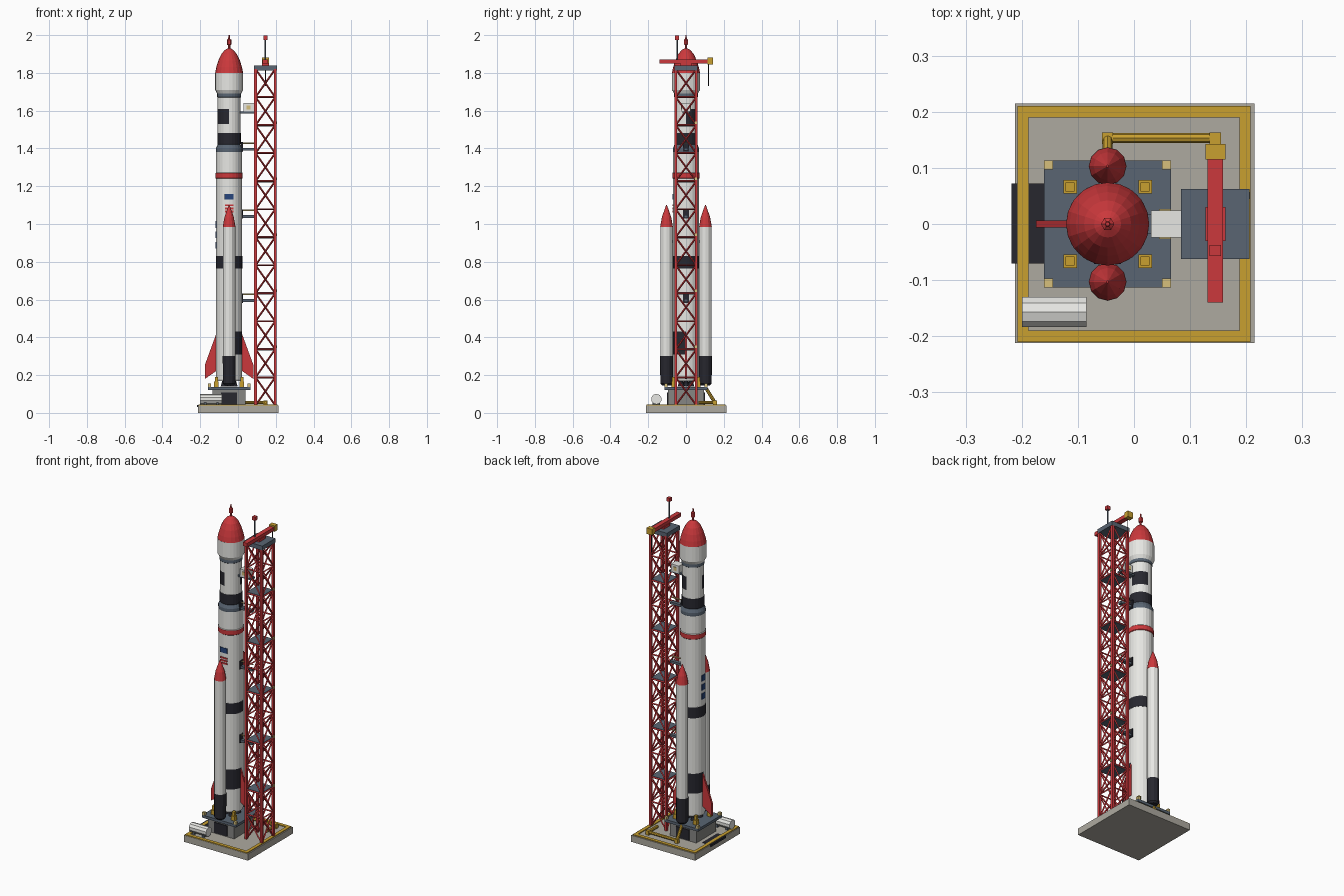
import bpy, bmesh, math
from mathutils import Vector

if "Cube" in bpy.data.objects:
    bpy.data.objects.remove(bpy.data.objects["Cube"])


def material(name, r, g, b):
    m = bpy.data.materials.new(name)
    m.use_nodes = True
    m.diffuse_color = (r, g, b, 1)
    m.node_tree.nodes["Principled BSDF"].inputs["Base Color"].default_value = (r, g, b, 1)
    return m


WHITE = material("white paint", .8, .8, .77)
RED = material("red paint", .6, .04, .045)
BLACK = material("black paint", .02, .02, .028)
SLATE = material("slate steel", .1, .13, .17)
YELLOW = material("safety yellow", .58, .35, .03)
PALE = material("pale yellow", .68, .53, .2)
CONCRETE = material("concrete", .42, .4, .35)
GREY = material("dark concrete", .24, .24, .23)
BLUE = material("blue paint", .02, .06, .2)


def finish(name, bm, mats):
    me = bpy.data.meshes.new(name)
    bmesh.ops.recalc_face_normals(bm, faces=bm.faces)
    bm.to_mesh(me)
    bm.free()
    for m in mats:
        me.materials.append(m)
    ob = bpy.data.objects.new(name, me)
    bpy.context.collection.objects.link(ob)
    return ob


def add_box(bm, lo, hi):
    vs = bmesh.ops.create_cube(bm, size=1)["verts"]
    for v in vs:
        v.co = Vector([(l + h) / 2 + c * (h - l) for l, h, c in zip(lo, hi, v.co)])


def box(name, lo, hi, mat):
    bm = bmesh.new()
    add_box(bm, lo, hi)
    return finish(name, bm, [mat])


def add_rod(bm, a, b, r, sides=4):
    a, b = Vector(a), Vector(b)
    rot = (b - a).to_track_quat("Z", "Y").to_matrix().to_4x4()
    rot.translation = (a + b) / 2
    bmesh.ops.create_cone(bm, cap_ends=True, segments=sides, radius1=r, radius2=r,
                          depth=(b - a).length, matrix=rot)


def rods(name, pairs, r, mat, sides=4):
    bm = bmesh.new()
    for a, b in pairs:
        add_rod(bm, a, b, r, sides)
    return finish(name, bm, [mat])


def lathe(name, x, y, start, segments, sides, rule=None):
    """Stack rings from start=(r, z); each segment is (r, z, material)."""
    bm = bmesh.new()
    mats = []

    def ring(r, z):
        turn = [2 * math.pi * i / sides for i in range(sides)]
        return [bm.verts.new((x + r * math.cos(t), y + r * math.sin(t), z)) for t in turn]

    low = ring(*start)
    bm.faces.new(low)
    for r, z, mat in segments:
        high = ring(r, z)
        for i in range(sides):
            j = (i + 1) % sides
            f = bm.faces.new((low[i], low[j], high[j], high[i]))
            c = f.calc_center_median()
            m = rule(c.x - x, c.y - y, c.z, mat) if rule else mat
            if m not in mats:
                mats.append(m)
            f.material_index = mats.index(m)
        low = high
    bm.faces.new(low).material_index = len(mats) - 1
    return finish(name, bm, mats)


# Launch pad with painted border and flame trench
box("pad", (-.212, -.212, 0), (.215, .215, .04), CONCRETE)
box("flame_trench", (-.218, -.07, .03), (-.16, .072, .043), BLACK)
bm = bmesh.new()
for s in (-1, 1):
    add_box(bm, (-.208, s * .2 - .01, .04), (.208, s * .2 + .01, .045))
    add_box(bm, (s * .198 - .01, -.19, .04), (s * .198 + .01, .19, .045))
finish("pad_border", bm, [YELLOW])

# Launch mount
CX = -.047
box("mount_body", (CX - .088, -.095, .04), (CX + .088, .095, .125), GREY)
box("mount_deck", (CX - .113, -.113, .122), (CX + .113, .113, .138), SLATE)
box("mount_opening", (CX - .043, -.1, .045), (CX + .043, .1, .108), BLACK)
lamps, clamps = bmesh.new(), bmesh.new()
for sx in (-1, 1):
    for sy in (-1, 1):
        x, y = CX + sx * .105, sy * .105
        add_box(lamps, (x - .008, y - .008, .138), (x + .008, y + .008, .155))
        x, y = CX + sx * .067, sy * .066
        add_box(clamps, (x - .012, y - .012, .138), (x + .012, y + .012, .165))
        add_box(clamps, (x - .008, y - .008, .165), (x + .008, y + .008, .19))
finish("deck_lamps", lamps, [PALE])
finish("hold_down_clamps", clamps, [YELLOW])


# Core rocket, with black checks on alternate quarters
def checks(dx, dy, z, mat):
    if mat == WHITE:
        if .31 < z < .43 and dx * dy < 0:
            return BLACK
        if 1.53 < z < 1.61 and dx * dy > 0:
            return BLACK
    return mat


lathe("rocket_body", CX, 0, (.066, .17), [
    (.069, .18, WHITE), (.069, .31, WHITE), (.069, .43, WHITE), (.069, .765, WHITE),
    (.07, .765, BLACK), (.07, .83, BLACK), (.069, .83, WHITE), (.069, 1.24, WHITE),
    (.072, 1.243, RED), (.072, 1.27, RED), (.069, 1.273, WHITE), (.069, 1.38, WHITE),
    (.07, 1.385, SLATE), (.07, 1.4, SLATE), (.061, 1.42, SLATE), (.062, 1.425, BLACK),
    (.062, 1.482, BLACK), (.061, 1.482, WHITE), (.061, 1.53, WHITE), (.061, 1.61, WHITE),
    (.061, 1.67, WHITE), (.063, 1.672, SLATE), (.063, 1.69, SLATE), (.074, 1.71, WHITE),
    (.074, 1.8, WHITE)], 24, checks)
lathe("nose_cone", CX, 0, (.074, 1.8), [
    (.068, 1.83, RED), (.057, 1.866, RED), (.042, 1.898, RED), (.024, 1.92, RED),
    (.008, 1.93, RED)], 20)
lathe("nose_spike", CX, 0, (.006, 1.92), [
    (.006, 1.947, RED), (.012, 1.95, RED), (.012, 1.975, RED), (.005, 1.98, RED),
    (.004, 2, RED)], 6)
for i in range(5):
    a, r = math.pi / 4 + i * math.pi / 2, .036 if i < 4 else 0
    lathe("engine_nozzle", CX + r * math.cos(a), r * math.sin(a), (.02, .14),
          [(.015, .155, BLACK), (.01, .175, BLACK)], 10)

# Side boosters
for s, side in ((-1, "front"), (1, "back")):
    lathe(side + "_booster", CX, s * .103, (.024, .145), [
        (.033, .155, BLACK), (.034, .3, BLACK), (.033, .3, WHITE), (.033, .985, WHITE),
        (.0335, .985, RED), (.025, 1.035, RED), (.013, 1.07, RED), (.002, 1.1, RED)], 12)
    box(side + "_booster_strut", (CX - .008, min(s * .06, s * .075), .9),
        (CX + .008, max(s * .06, s * .075), .915), SLATE)

# Fins
for s, side in ((-1, "right"), (1, "left")):
    bm = bmesh.new()
    outline = [(.064, .43), (.128, .255), (.128, .18), (.064, .225)]
    vs = [bm.verts.new((CX + s * r, -.006, z)) for r, z in outline]
    ex = bmesh.ops.extrude_face_region(bm, geom=[bm.faces.new(vs)])["geom"]
    bmesh.ops.translate(bm, vec=(0, .012, 0),
                        verts=[v for v in ex if isinstance(v, bmesh.types.BMVert)])
    finish(side + "_fin", bm, [RED])

# Painted markings as thin plates
box("blue_marking", (CX - .024, -.0715, 1.13), (CX + .024, -.0665, 1.16), BLUE)
for z in (1.062, 1.078, 1.094):
    box("red_stripe", (CX - .022, -.0715, z), (CX + .022, -.0665, z + .009), RED)
for z in (.87, .925, .98):
    box("blue_side_panel", (CX - .0715, -.015, z), (CX - .0665, .015, z + .035), BLUE)

# Service tower: legs, cross bracing and platforms
TX, HX, HY, Z0, Z1 = .145, .052, .055, .04, 1.82
corners = [(TX + sx * HX, sy * HY) for sx, sy in ((-1, -1), (1, -1), (1, 1), (-1, 1))]
bm = bmesh.new()
for x, y in corners:
    add_box(bm, (x - .007, y - .007, Z0), (x + .007, y + .007, Z1))
finish("tower_legs", bm, [RED])
PANELS = 12
step = (Z1 - Z0) / PANELS
braces = []
for k in range(PANELS):
    lo, hi = Z0 + k * step, Z0 + (k + 1) * step
    for a, b in zip(corners, corners[1:] + corners[:1]):
        braces += [((*a, lo), (*b, hi)), ((*b, lo), (*a, hi)), ((*a, hi), (*b, hi))]
rods("tower_braces", braces, .005, RED)
for k in range(2, PANELS, 2):
    z = Z0 + k * step
    box("tower_platform", (TX - .05, -.053, z - .006), (TX + .05, .053, z + .006), SLATE)
    box("tower_lamp", (TX + .05, .045, z + .006), (TX + .062, .057, z + .02), PALE)
box("tower_top", (TX - .061, -.062, 1.812), (TX + .061, .062, 1.838), SLATE)

# Crane and mast
box("crane_base", (TX - .018, -.03, 1.838), (TX + .018, .03, 1.853), RED)
box("crane_beam", (TX - .014, -.14, 1.85), (TX + .014, .12, 1.872), RED)
box("crane_trolley", (TX - .018, .115, 1.845), (TX + .018, .143, 1.881), YELLOW)
rods("crane_cable", [((TX, .12, 1.73), (TX, .12, 1.85))], .003, BLACK)
rods("mast", [((TX, -.047, 1.87), (TX, -.047, 1.98))], .004, SLATE, 6)
box("mast_beacon", (TX - .01, -.057, 1.975), (TX + .01, -.037, 1.997), RED)

# Crew access arm and umbilical arms
box("access_room", (.03, -.024, 1.595), (.085, .024, 1.64), WHITE)
box("access_window", (.045, -.027, 1.607), (.066, .027, 1.628), PALE)
box("access_walkway", (.01, -.018, 1.586), (.1, .018, 1.596), SLATE)
for z in (.595, 1.04, 1.395):
    box("umbilical_arm", (.016, -.011, z - .007), (.1, .011, z + .007), SLATE)
    rods("umbilical_hose", [((.016, 0, z + .032), (.1, 0, z + .032))], .004, PALE, 6)
    box("umbilical_plate", (.017, -.016, z - .012), (.026, .016, z + .038), BLACK)

# Fuel pipe and storage tank
path = [(.145, .065, .055), (.145, .153, .055), (CX, .153, .055), (CX, .105, .132)]
rods("fuel_pipe", list(zip(path, path[1:])), .009, YELLOW, 8)
bm = bmesh.new()
for x, y, z in path[1:3]:
    add_box(bm, (x - .01, y - .01, .04), (x + .01, y + .01, z + .01))
finish("pipe_elbows", bm, [YELLOW])
rods("storage_tank", [((-.2, -.157, .073), (-.085, -.157, .073))], .028, WHITE, 10)
for x in (-.18, -.115):
    box("tank_saddle", (x, -.177, .04), (x + .012, -.137, .06), SLATE)
